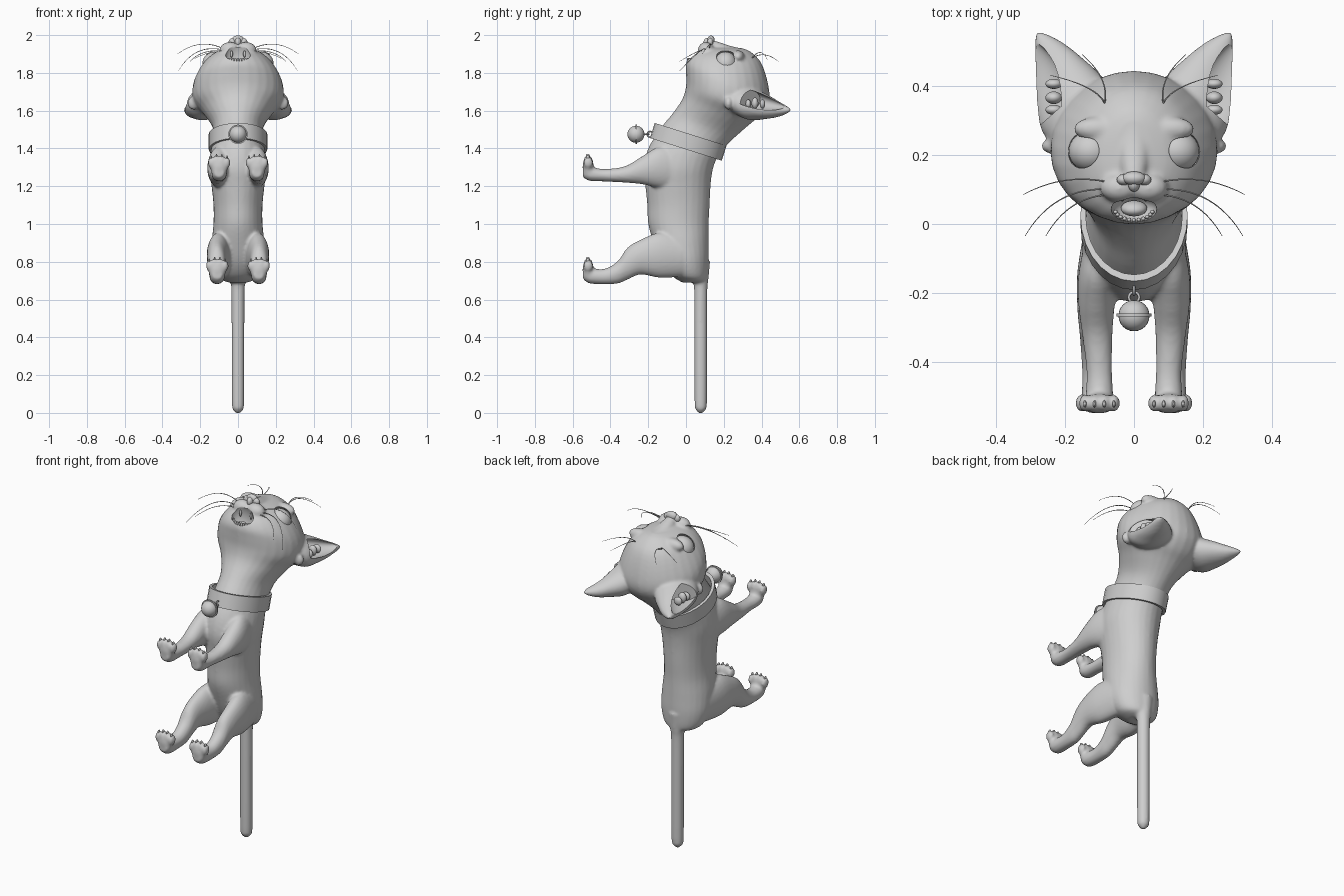
import bpy, bmesh, math
from mathutils import Vector, Matrix

if "Cube" in bpy.data.objects:
    bpy.data.objects.remove(bpy.data.objects["Cube"])

grey = bpy.data.materials.new("plain_grey")
grey.diffuse_color = (0.62, 0.62, 0.62, 1)
grey.use_nodes = True
grey.node_tree.nodes["Principled BSDF"].inputs["Base Color"].default_value = grey.diffuse_color


def ring(c, a, b):
    return [*c, *a, *b]


def loft(bm, rings, seg=28, steps=4):
    """Closed skin through elliptical rings, smoothly interpolated."""
    fine = []
    for i in range(len(rings) - 1):
        p0, p1 = rings[max(i - 1, 0)], rings[i]
        p2, p3 = rings[i + 1], rings[min(i + 2, len(rings) - 1)]
        for k in range(steps):
            t = k / steps
            fine.append([0.5 * (2 * q + (r - p) * t + (2 * p - 5 * q + 4 * r - s) * t * t
                                + (3 * q - p - 3 * r + s) * t ** 3)
                         for p, q, r, s in zip(p0, p1, p2, p3)])
    fine.append(rings[-1])
    loops = []
    for f in fine:
        c, a, b = Vector(f[:3]), Vector(f[3:6]), Vector(f[6:])
        loops.append([bm.verts.new(c + a * math.cos(2 * math.pi * j / seg)
                                   + b * math.sin(2 * math.pi * j / seg)) for j in range(seg)])
    for u, v in zip(loops, loops[1:]):
        for j in range(seg):
            bm.faces.new((u[j], u[j - 1], v[j - 1], v[j]))
    bm.faces.new(loops[0])
    bm.faces.new(loops[-1][::-1])


def ball(bm, c, r, tilt=0, n=24):
    m = Matrix.Translation(c) @ Matrix.Rotation(tilt, 4, 'X') @ Matrix.Diagonal((*r, 1))
    bmesh.ops.create_uvsphere(bm, u_segments=n, v_segments=n // 2 + 2, radius=1, matrix=m)


def finish(name, bm, angle=45):
    bmesh.ops.recalc_face_normals(bm, faces=bm.faces)
    me = bpy.data.meshes.new(name)
    bm.to_mesh(me)
    bm.free()
    ob = bpy.data.objects.new(name, me)
    bpy.context.collection.objects.link(ob)
    me.materials.append(grey)
    smooth(ob, angle)
    return ob


def smooth(ob, angle):
    bpy.ops.object.select_all(action='DESELECT')
    ob.select_set(True)
    bpy.context.view_layer.objects.active = ob
    bpy.ops.object.shade_smooth_by_angle(angle=math.radians(angle))


# Torso, neck and head: belly point (y, z), back point (y, z), half width
trunk = [(-.02, .69, .08, .69, .05), (-.08, .73, .11, .71, .11), (-.13, .80, .12, .80, .14),
         (-.17, .90, .12, .90, .14), (-.20, 1.0, .12, 1.0, .13), (-.205, 1.1, .125, 1.1, .13),
         (-.215, 1.2, .13, 1.2, .14), (-.225, 1.3, .14, 1.28, .152), (-.20, 1.4, .16, 1.34, .147),
         (-.14, 1.5, .20, 1.40, .133), (-.075, 1.58, .26, 1.46, .135), (-.02, 1.66, .34, 1.53, .185),
         (0, 1.73, .40, 1.58, .235), (0, 1.80, .44, 1.65, .24), (0, 1.85, .435, 1.74, .217),
         (.02, 1.89, .40, 1.85, .168), (.06, 1.92, .345, 1.91, .108), (.10, 1.935, .30, 1.93, .05)]
body = bmesh.new()
loft(body, [ring((0, (fy + by) / 2, (fz + bz) / 2), (0, (by - fy) / 2, (bz - fz) / 2), (w, 0, 0))
            for fy, fz, by, bz, w in trunk])

# Tail
loft(body, [ring((0, .078, z), (r, 0, 0), (0, r, 0)) for z, r in
            [(.80, .05), (.70, .04), (.64, .035), (.4, .034), (.06, .033), (.02, .026), (.003, .015), (-.003, .004)]])

# Legs: y, x centre, z centre, half x, half z
front_leg = [(-.02, .085, 1.29, .05, .11), (-.14, .1, 1.3, .06, .11), (-.23, .108, 1.285, .053, .075),
             (-.32, .106, 1.263, .044, .044), (-.43, .1, 1.258, .037, .033), (-.51, .1, 1.265, .04, .037),
             (-.545, .1, 1.27, .025, .022)]
hind_leg = [(-.02, .085, .83, .06, .11), (-.14, .102, .835, .062, .12), (-.24, .112, .825, .052, .092),
            (-.31, .112, .79, .046, .085), (-.36, .112, .745, .042, .06), (-.43, .112, .722, .038, .041),
            (-.51, .11, .725, .04, .04), (-.545, .11, .73, .025, .022)]
claws = bmesh.new()
for s in (1, -1):
    for leg, px, pz in ((front_leg, .1, 1.30), (hind_leg, .11, .755)):
        loft(body, [ring((s * x, y, z), (hx, 0, 0), (0, 0, hz)) for y, x, z, hx, hz in leg])
        ball(body, (s * px, -.518, pz), (.046, .03, .056))
        for k in range(4):
            d = k - 1.5
            tip = .05 - .009 * abs(d)
            ball(body, (s * px + d * .028, -.518, pz + tip - .012), (.0175, .026, .03))
            ball(claws, (s * px + d * .028, -.52, pz + tip + .014), (.005, .011, .012), n=10)

# Ears: rings from inside the skull to the tip
ear = [((.14, .28, 1.66), (.08, -.07), .08), ((.178, .345, 1.635), (.088, -.078), .085),
       ((.215, .41, 1.62), (.064, -.072), .065), ((.243, .468, 1.608), (.04, -.055), .044),
       ((.268, .522, 1.604), (.018, -.027), .022), ((.283, .55, 1.604), (.004, -.006), .006)]
cut = bmesh.new()
for s in (1, -1):
    loft(body, [ring((s * c[0], c[1], c[2]), (s * a[0], a[1], 0), (0, 0, t)) for c, a, t in ear])
    # Ear hollow, pushed outward and toward the face
    loft(cut, [ring((s * (c[0] + .036), c[1] - .008, c[2] + .022), (s * a[0] * .72, a[1] * .72, 0), (0, 0, t * .62))
               for c, a, t in ear[1:]])
    # Cheek tuft, muzzle pads, brow ridge and eye socket
    ball(body, (s * .236, .225, 1.64), (.032, .022, .035))
    ball(body, (s * .042, .105, 1.92), (.056, .042, .044))
    ball(body, (s * .105, .275, 1.885), (.07, .035, .035))
    ball(cut, (s * .124, .21, 1.855), (.068, .061, .066), n=32)

# Nose bridge, and mouth opening
loft(body, [ring((0, y, z), (w, 0, 0), (0, .012, .026)) for y, z, w in
            [(.12, 1.95, .03), (.17, 1.935, .038), (.23, 1.915, .045), (.28, 1.905, .035)]])
ball(cut, (0, .042, 1.895), (.066, .043, .085), tilt=.12, n=32)

# Fuse the fur parts, soften, then carve the openings
cat = finish("body", body)
cutter = finish("carving_helper", cut)
cutter.hide_render = True
m = cat.modifiers.new("fuse", 'REMESH')
m.mode, m.voxel_size, m.use_smooth_shade = 'VOXEL', .0085, True
m = cat.modifiers.new("soften", 'SMOOTH')
m.factor, m.iterations = .5, 5
m = cat.modifiers.new("carve", 'BOOLEAN')
m.operation, m.solver, m.object = 'DIFFERENCE', 'EXACT', cutter
dg = bpy.context.evaluated_depsgraph_get()
dg.update()
done = bpy.data.meshes.new_from_object(cat.evaluated_get(dg))
cat.modifiers.clear()
cat.data = done
done.materials.clear()
done.materials.append(grey)
bpy.data.objects.remove(cutter)
smooth(cat, 50)
finish("claws", claws)

# Eyes
eyes = bmesh.new()
for s in (1, -1):
    ball(eyes, (s * .123, .21, 1.848), (.066, .06, .064), n=32)
finish("eyes", eyes)

# Nose with two side wings
nose = bmesh.new()
ball(nose, (0, .132, 1.972), (.034, .02, .026))
ball(nose, (0, .115, 1.962), (.017, .022, .024))
for s in (1, -1):
    ball(nose, (s * .03, .128, 1.962), (.02, .016, .022))
finish("nose", nose)

# Tongue and lower teeth
tongue = bmesh.new()
ball(tongue, (0, .045, 1.838), (.038, .022, .035), tilt=.25)
finish("tongue", tongue)
teeth = bmesh.new()
for k in range(11):
    t = math.pi * (1.1 + .8 * k / 10)
    ball(teeth, (.056 * math.cos(t), .045 + .034 * math.sin(t), 1.866), (.0065, .0065, .014), n=8)
for s in (1, -1):
    ball(teeth, (s * .034, .072, 1.9), (.007, .007, .02), n=8)
finish("teeth", teeth)

# Fur tufts inside the ears
tufts = bmesh.new()
for s in (1, -1):
    for y, z, r in ((.33, 1.635, .024), (.365, 1.64, .03), (.405, 1.635, .024)):
        ball(tufts, (s * .232, y, z), (.024, r * .6, r))
finish("ear_tufts", tufts)

# Collar: tilted band with a hollow inside
collar = bmesh.new()
along, up = Vector((0, .19, -.06)), Vector((0, .30, .95))
band = []
for k, h in ((1, -.042), (1, .042), (.9, .042), (.9, -.042)):
    c = Vector((0, .012, 1.435)) + up * h
    band.append([collar.verts.new(c + along * (k * math.cos(t)) + Vector((.155 * k * math.sin(t), 0, 0)))
                 for t in (2 * math.pi * j / 28 for j in range(28))])
for i in range(4):
    u, v = band[i - 1], band[i]
    for j in range(28):
        collar.faces.new((u[j - 1], u[j], v[j], v[j - 1]))
finish("collar", collar, 35)

# Bell with a ridge, hung on two links
bell = bmesh.new()
ball(bell, (0, -.265, 1.475), (.045, .045, .045))
bmesh.ops.create_cone(bell, segments=32, cap_ends=True, radius1=.051, radius2=.051, depth=.008,
                      matrix=Matrix.Translation((0, -.263, 1.475)) @ Matrix.Rotation(math.pi / 2, 4, 'X'))
finish("bell", bell)
for i, (y, turn) in enumerate(((-.212, 0), (-.19, math.pi / 2))):
    bpy.ops.mesh.primitive_torus_add(major_radius=.015, minor_radius=.004, major_segments=20,
                                     minor_segments=8, location=(0, y, 1.475), rotation=(0, turn, 0))
    link = bpy.context.object
    link.name = "bell_link_%d" % (i + 1)
    link.data.materials.append(grey)
    smooth(link, 60)

# Whiskers and brow hairs: start, bend, end
hairs = [((.07, .12, 1.925), (.20, .15, 1.99), (.32, .085, 1.90)),
         ((.07, .10, 1.92), (.23, .11, 1.96), (.315, -.035, 1.81)),
         ((.07, .085, 1.915), (.19, .08, 1.93), (.255, -.035, 1.86)),
         ((.085, .35, 1.88), (.11, .40, 1.94), (.243, .43, 1.87)),
         ((.085, .35, 1.88), (.07, .42, 1.92), (.15, .49, 1.86))]
cu = bpy.data.curves.new("whiskers", 'CURVE')
cu.dimensions, cu.bevel_depth, cu.bevel_resolution = '3D', .002, 1
for s in (1, -1):
    for pts in hairs:
        sp = cu.splines.new('NURBS')
        sp.points.add(2)
        for p, (x, y, z), r in zip(sp.points, pts, (1.2, 1, .4)):
            p.co, p.radius = (s * x, y, z, 1), r
        sp.order_u, sp.use_endpoint_u, sp.resolution_u = 3, True, 10
cu.materials.append(grey)
bpy.context.collection.objects.link(bpy.data.objects.new("whiskers", cu))
